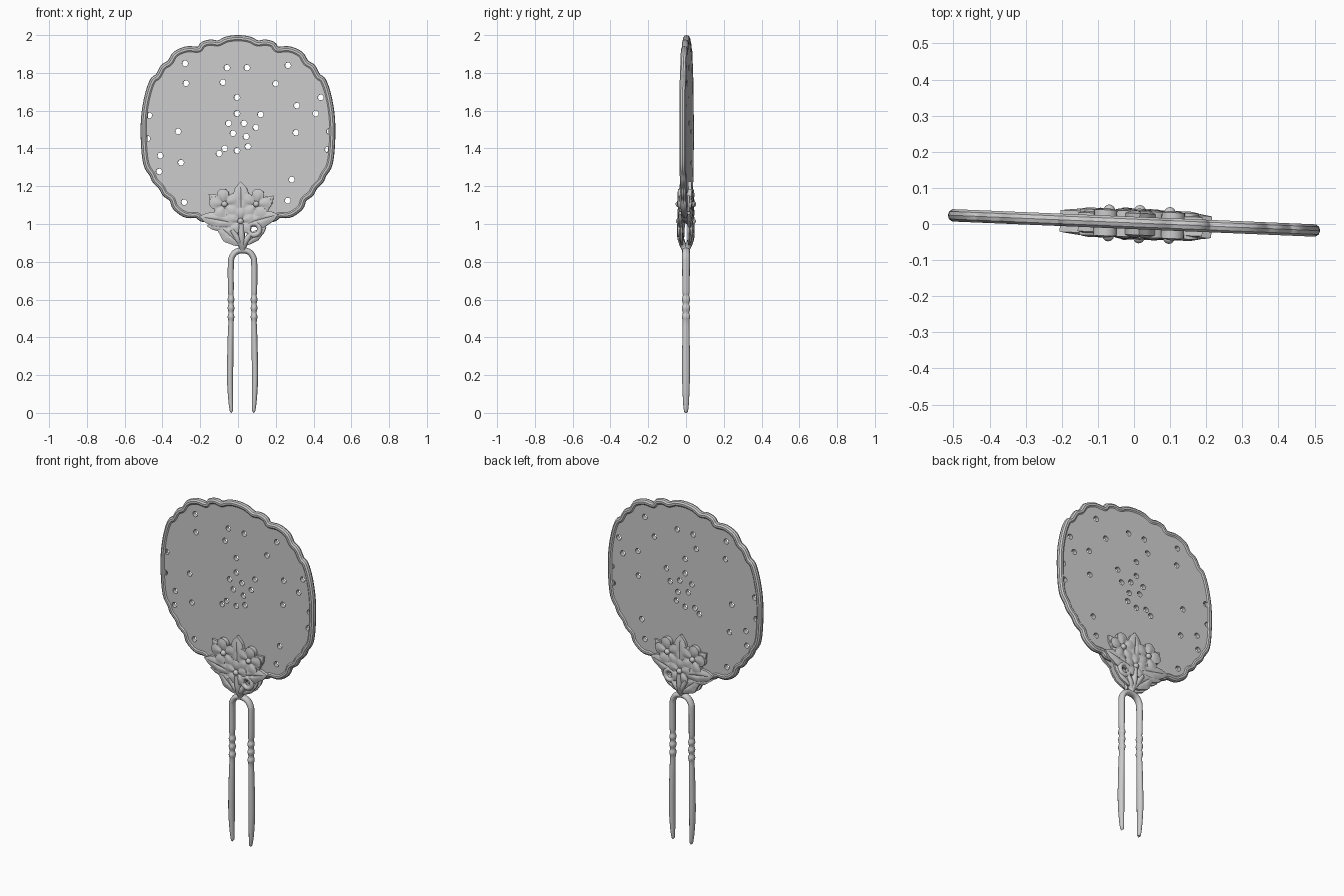
import bpy, bmesh, math
from mathutils import Vector

if "Cube" in bpy.data.objects:
    bpy.data.objects.remove(bpy.data.objects["Cube"])

TILT = math.radians(-2.4)      # fan is turned slightly about z


def smooth_path(pts, steps, cyclic):
    """Catmull-Rom resampling of a list of vectors."""
    pts = [Vector(p) for p in pts]
    n, out = len(pts), []
    get = (lambda i: pts[i % n]) if cyclic else (lambda i: pts[max(0, min(n - 1, i))])
    for i in range(n if cyclic else n - 1):
        a, b, c, d = (get(i + k) for k in (-1, 0, 1, 2))
        for s in range(steps):
            t = s / steps
            out.append(0.5 * (2 * b + (c - a) * t + (2 * a - 5 * b + 4 * c - d) * t * t
                              + (3 * b - a - 3 * c + d) * t ** 3))
    if not cyclic:
        out.append(pts[-1])
    return out


def add_spline(cu, pts, cyclic, radii=None):
    sp = cu.splines.new('POLY')
    sp.points.add(len(pts) - 1)
    for i, p in enumerate(pts):
        sp.points[i].co = (p[0], p[1], p[2] if len(p) > 2 else 0, 1)
        if radii:
            sp.points[i].radius = radii[i]
    sp.use_cyclic_u = cyclic


def curve_to_mesh(name, cu):
    """Turn a finished curve into a mesh object."""
    tmp = bpy.data.objects.new(name + "_curve", cu)
    bpy.context.collection.objects.link(tmp)
    dg = bpy.context.evaluated_depsgraph_get()
    me = bpy.data.meshes.new_from_object(tmp.evaluated_get(dg))
    bpy.data.objects.remove(tmp)
    return add_object(name, me)


def add_object(name, me):
    ob = bpy.data.objects.new(name, me)
    bpy.context.collection.objects.link(ob)
    return ob


def finish(ob, mirror=False, angle=35):
    if mirror:
        m = ob.modifiers.new("front_and_back", 'MIRROR')
        m.use_axis = (False, True, False)
        m.use_mirror_merge = False
        ob.rotation_euler.z = TILT
    bpy.ops.object.select_all(action='DESELECT')
    ob.select_set(True)
    bpy.context.view_layer.objects.active = ob
    bpy.ops.object.shade_smooth_by_angle(angle=math.radians(angle))


# Fan outline: right half from top to bottom, then mirrored
half = [(0, 2.0), (.06, 1.993), (.108, 1.972), (.15, 1.976), (.19, 1.965), (.215, 1.938),
        (.28, 1.938), (.34, 1.912), (.372, 1.865), (.408, 1.84), (.437, 1.79), (.466, 1.765),
        (.495, 1.68), (.514, 1.56), (.514, 1.42), (.50, 1.31), (.468, 1.255), (.453, 1.222),
        (.418, 1.185), (.398, 1.15), (.36, 1.12), (.34, 1.075), (.285, 1.036), (.225, 1.032),
        (.19, 1.012), (.10, 1.01), (0, 1.0)]
outline = half + [(-x, z) for x, z in half[-2:0:-1]]
inset = []
for x, z in outline:
    v = Vector((x, z - 1.5))
    v -= v.normalized() * .018
    inset.append((v.x, v.y + 1.5))
loop = smooth_path(inset, 5, True)

# Fan panel: filled flat curve whose inner circles become holes
holes = [(-.28, 1.85), (-.275, 1.745), (-.47, 1.575), (-.48, 1.452), (-.412, 1.362),
         (-.418, 1.278), (-.317, 1.49), (-.302, 1.325), (-.285, 1.115), (-.058, 1.828),
         (-.08, 1.75), (.048, 1.828), (.265, 1.84), (.2, 1.743), (-.005, 1.67),
         (-.005, 1.585), (.12, 1.58), (-.05, 1.533), (.032, 1.533), (.095, 1.511),
         (-.026, 1.48), (.043, 1.463), (-.07, 1.4), (-.1, 1.373), (-.005, 1.389),
         (.053, 1.41), (.312, 1.627), (.439, 1.67), (.412, 1.585), (.307, 1.484),
         (.485, 1.49), (.476, 1.394), (.285, 1.235), (.264, 1.124)]
cu = bpy.data.curves.new("panel", 'CURVE')
cu.dimensions = '2D'
cu.fill_mode = 'BOTH'
cu.extrude = .012
add_spline(cu, loop, True)
for hx, hz in holes:
    add_spline(cu, [(hx + .0155 * math.cos(a * math.tau / 16),
                     hz + .0155 * math.sin(a * math.tau / 16)) for a in range(16)], True)
panel = curve_to_mesh("fan_panel", cu)

# Scalloped round rim
cu = bpy.data.curves.new("rim", 'CURVE')
cu.dimensions = '3D'
cu.bevel_depth = .018
cu.bevel_resolution = 3
add_spline(cu, loop, True)
rim = curve_to_mesh("fan_rim", cu)
for ob in (panel, rim):
    finish(ob)
    ob.rotation_euler = (math.pi / 2, 0, TILT)
    ob.location.y = .003

# Two-pronged pin: (offset from centre, height, radius)
leg = [(.058, .004, .003), (.059, .012, .009), (.063, .08, .0135), (.066, .2, .0165),
       (.063, .4, .0155), (.061, .48, .014), (.061, .508, .018), (.061, .53, .0135),
       (.061, .555, .018), (.061, .577, .0135), (.061, .6, .018), (.061, .622, .0135),
       (.062, .65, .0155), (.062, .79, .016), (.056, .825, .016), (.04, .848, .016),
       (.02, .858, .016), (0, .86, .016)]
path = [(-x, z, r) for x, z, r in leg] + leg[-2::-1]
path = smooth_path(path, 4, False)
cu = bpy.data.curves.new("pin", 'CURVE')
cu.dimensions = '3D'
cu.bevel_depth = 1
cu.bevel_resolution = 4
cu.use_fill_caps = True
add_spline(cu, [(p.x + .024, 0, p.y) for p in path], False, [p.z for p in path])
pin = curve_to_mesh("hair_prongs", cu)
pin.scale.y = 1.25
finish(pin, angle=60)


def relief(name, cx, cz, ang, shape, height, segs=60, rings=6, back=.013):
    """Raised ornament: polar grid with a wall behind, mirrored front to back."""
    bm = bmesh.new()
    ca, sa = math.cos(ang), math.sin(ang)

    def vert(t, th, y=None):
        u, w = shape(th)
        u, w = u * t, w * t
        return bm.verts.new((cx + u * ca - w * sa, -(height(t, th) if y is None else y),
                             cz + u * sa + w * ca))
    angs = [math.tau * i / segs for i in range(segs)]
    rows = [[vert(k / rings, th) for th in angs] for k in range(1, rings + 1)]
    rows.append([vert(1, th, back) for th in angs])
    mid = vert(0, 0)
    for i in range(segs):
        j = (i + 1) % segs
        bm.faces.new((mid, rows[0][i], rows[0][j]))
        for a, b in zip(rows, rows[1:]):
            bm.faces.new((a[i], b[i], b[j], a[j]))
    bm.faces.new(rows[-1])
    bmesh.ops.recalc_face_normals(bm, faces=bm.faces)
    me = bpy.data.meshes.new(name)
    bm.to_mesh(me)
    bm.free()
    finish(add_object(name, me), mirror=True, angle=50)


def leaf(name, x0, z0, x1, z1, width, y=.03):
    """Pointed leaf from stalk to tip, with a groove along the middle."""
    L = math.hypot(x1 - x0, z1 - z0)
    wave = lambda th: 1 + .07 * math.cos(8 * th)

    def shape(th):
        s = math.sin(th)
        return L / 2 * math.cos(th), width / 2 * s * abs(s) * wave(th)

    def height(t, th):
        w = abs(t * math.sin(th))
        return y + .010 * (1 - t * t) - .007 * math.exp(-(w / .18) ** 2) * (1 - t)
    relief(name, (x0 + x1) / 2, (z0 + z1) / 2, math.atan2(z1 - z0, x1 - x0), shape, height, 48)


def flower(name, cx, cz, R, turn, y=.036):
    """Five-petalled blossom with a bead in the middle."""
    lobe = lambda th: abs(math.cos(2.5 * th))

    def shape(th):
        r = R * (.62 + .38 * lobe(th) ** .6)
        return r * math.cos(th), r * math.sin(th)

    def height(t, th):
        return y - .008 * (1 - t) + .009 * lobe(th) * math.sin(math.pi * t)
    relief(name, cx, cz, turn, shape, height)
    bm = bmesh.new()
    bmesh.ops.create_uvsphere(bm, u_segments=16, v_segments=10, radius=.016)
    bmesh.ops.translate(bm, verts=bm.verts, vec=(cx, -y + .001, cz))
    me = bpy.data.meshes.new(name + "_bead")
    bm.to_mesh(me)
    bm.free()
    finish(add_object(name + "_bead", me), mirror=True)


# Leaves of the ornament
leaf("top_leaf", .02, 1.03, .015, 1.225, .10)
leaf("left_leaf", .01, 1.00, -.205, 1.04, .085)
leaf("right_leaf", .03, 1.00, .215, 1.05, .085)
leaf("upper_left_leaf", -.02, 1.03, -.155, 1.16, .08, .026)
leaf("upper_right_leaf", .06, 1.03, .19, 1.15, .08, .026)
leaf("lower_left_leaf", .02, .885, -.11, 1.0, .085, .028)
leaf("lower_right_leaf", .03, .885, .15, .985, .05, .024)
leaf("left_side_leaf", 0, .985, -.165, .99, .06, .026)

# Blossoms
flower("left_flower", -.07, 1.105, .082, math.radians(100))
flower("right_flower", .098, 1.105, .082, math.radians(80))
flower("centre_flower", .015, 1.015, .072, math.radians(90), .038)


def tube(name, pts, radii, cyclic=False):
    cu = bpy.data.curves.new(name, 'CURVE')
    cu.dimensions = '3D'
    cu.bevel_depth = 1
    cu.bevel_resolution = 3
    cu.use_fill_caps = True
    p = smooth_path(pts, 6, cyclic)
    r = [radii[0] + (radii[1] - radii[0]) * i / (len(p) - 1) for i in range(len(p))]
    add_spline(cu, p, cyclic, r)
    finish(curve_to_mesh(name, cu), mirror=True, angle=60)


# Curled tendril ring and the split stem joining ornament to pin
ring = [(.085 + .031 * math.cos(a), -.027, .972 + .031 * math.sin(a))
        for a in (math.tau * i / 8 for i in range(8))]
tube("curled_tendril", ring, (.014, .014), True)
tube("split_stem", [(.024, -.004, .868), (.022, -.020, .90), (.02, -.030, .94), (.018, -.03, 1.0)],
     (.018, .016))
tube("left_stem", [(.02, -.012, .885), (0, -.026, .92), (-.03, -.03, .97)], (.017, .015))
tube("right_stem", [(.03, -.012, .885), (.045, -.026, .915), (.065, -.028, .945)], (.017, .014))
